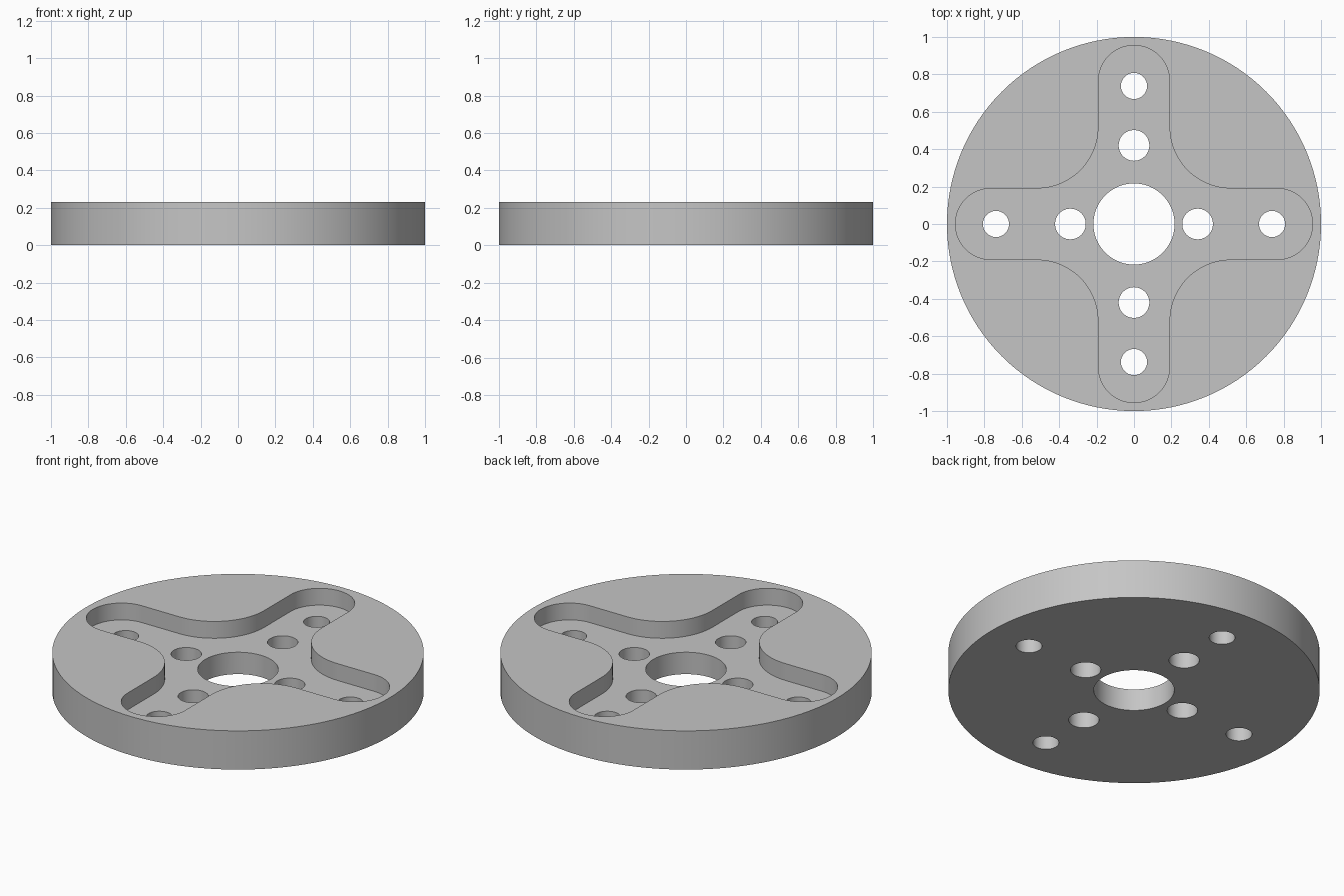
import bpy
import bmesh
from math import cos, sin, pi, radians

cube = bpy.data.objects.get("Cube")
if cube:
    bpy.data.objects.remove(cube, do_unlink=True)

HEIGHT, FLOOR = 0.23, 0.13        # disc thickness, pocket floor level
ARM, ARM_CENTRE = 0.19, 0.765     # pocket arm half width, arm end centre
FILLET = 0.33                     # radius between neighbouring arms

grey = bpy.data.materials.new("plain grey")
grey.use_nodes = True
colour = (0.56, 0.56, 0.56, 1)
grey.diffuse_color = colour
grey.node_tree.nodes["Principled BSDF"].inputs["Base Color"].default_value = colour


def arc(cx, cy, r, start, end, steps):
    angles = [radians(start + (end - start) * i / steps) for i in range(steps + 1)]
    return [(cx + r * cos(a), cy + r * sin(a)) for a in angles]


def circle(cx, cy, r, steps):
    return arc(cx, cy, r, 0, 360, steps)[:-1]


def prism(name, outline, bottom, top):
    """Extrude a closed outline between two heights."""
    bm = bmesh.new()
    face = bm.faces.new([bm.verts.new((x, y, bottom)) for x, y in outline])
    ext = bmesh.ops.extrude_face_region(bm, geom=[face])["geom"]
    verts = [v for v in ext if isinstance(v, bmesh.types.BMVert)]
    bmesh.ops.translate(bm, verts=verts, vec=(0, 0, top - bottom))
    bmesh.ops.recalc_face_normals(bm, faces=bm.faces)
    mesh = bpy.data.meshes.new(name)
    bm.to_mesh(mesh)
    bm.free()
    mesh.materials.append(grey)
    obj = bpy.data.objects.new(name, mesh)
    bpy.context.collection.objects.link(obj)
    return obj


def cut(target, cutter):
    """Subtract a cutter for good, then remove it."""
    cutter.hide_render = True
    mod = target.modifiers.new("cut", "BOOLEAN")
    mod.operation, mod.solver, mod.object = "DIFFERENCE", "EXACT", cutter
    bpy.ops.object.modifier_apply(modifier=mod.name)
    bpy.data.objects.remove(cutter, do_unlink=True)


# Disc
disc = prism("flange_disc", circle(0, 0, 1, 128), 0, HEIGHT)
bpy.ops.object.select_all(action="DESELECT")
bpy.context.view_layer.objects.active = disc
disc.select_set(True)

# Cross-shaped pocket: one rounded arm and one fillet, repeated four times
corner = ARM + FILLET
quarter = arc(ARM_CENTRE, 0, ARM, -90, 90, 32) + arc(corner, corner, FILLET, -90, -180, 24)
outline = []
for turn in range(4):
    c, s = round(cos(turn * pi / 2)), round(sin(turn * pi / 2))
    outline += [(x * c - y * s, x * s + y * c) for x, y in quarter]
cut(disc, prism("pocket_cutter", outline, FLOOR, HEIGHT + 0.1))

# Centre bore, then mirrored pairs of bolt holes along both axes
holes = [(0, 0, 0.217)]
for side in (-1, 1):
    holes += [(side * 0.34, 0, 0.082), (0, side * 0.42, 0.082),
              (side * 0.738, 0, 0.07), (0, side * 0.738, 0.07)]
for x, y, r in holes:
    cut(disc, prism("hole_cutter", circle(x, y, r, 48), -0.1, HEIGHT + 0.1))

bpy.ops.object.shade_smooth_by_angle(angle=radians(30))
